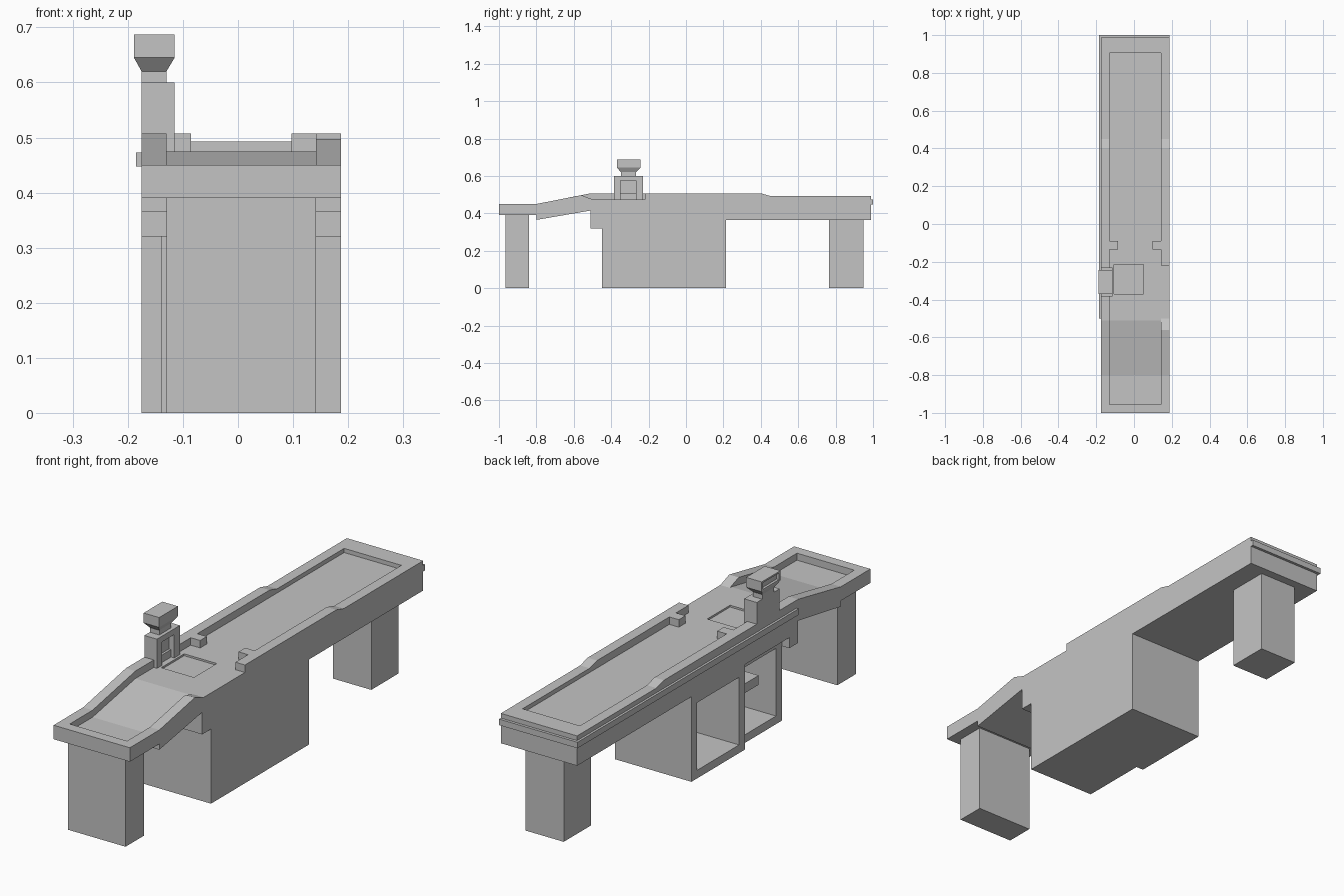
import bpy, bmesh
from mathutils import Vector

cube = bpy.data.objects.get("Cube")
if cube:
    bpy.data.objects.remove(cube, do_unlink=True)

grey = bpy.data.materials.new("light_grey")
grey.use_nodes = True
GREY = (0.55, 0.55, 0.55, 1)
grey.diffuse_color = GREY
grey.node_tree.nodes["Principled BSDF"].inputs["Base Color"].default_value = GREY


def finish(name, bm):
    bmesh.ops.recalc_face_normals(bm, faces=bm.faces)
    mesh = bpy.data.meshes.new(name)
    bm.to_mesh(mesh)
    bm.free()
    mesh.materials.append(grey)
    obj = bpy.data.objects.new(name, mesh)
    bpy.context.collection.objects.link(obj)
    return obj


def extrude(name, x0, x1, profile):
    """Side profile of (y, z) points, swept from x0 to x1."""
    bm = bmesh.new()
    face = bm.faces.new([bm.verts.new((x0, y, z)) for y, z in profile])
    out = bmesh.ops.extrude_face_region(bm, geom=[face])
    verts = [g for g in out["geom"] if isinstance(g, bmesh.types.BMVert)]
    bmesh.ops.translate(bm, vec=Vector((x1 - x0, 0, 0)), verts=verts)
    return finish(name, bm)


def box(name, x, y, z):
    return extrude(name, x[0], x[1],
                   [(y[0], z[0]), (y[1], z[0]), (y[1], z[1]), (y[0], z[1])])


def cut(obj, x, y, z):
    """Cut a box-shaped recess into obj."""
    cutter = box("cutter", x, y, z)
    cutter.hide_render = True
    mod = obj.modifiers.new("recess", "BOOLEAN")
    mod.operation = "DIFFERENCE"
    mod.solver = "EXACT"
    mod.object = cutter
    bpy.context.view_layer.objects.active = obj
    bpy.ops.object.modifier_apply(modifier=mod.name)
    bpy.data.objects.remove(cutter, do_unlink=True)


# Main dimensions
L, R = -0.175, 0.187            # outer sides
LI, RI = -0.13, 0.142           # inner sides of the rails
FRONT, BACK = -1.0, 0.988
FLOOR, LOW, RAIL, END = 0.475, 0.42, 0.507, 0.493
RAMP0, RAMP1 = -0.8, -0.51
UNDER = 0.365

# Counter deck with the sloping bagging chute
deck = extrude("counter_deck", L, R, [
    (FRONT, 0.39), (RAMP0, 0.39), (RAMP0, UNDER), (RAMP1, 0.415),
    (RAMP1, 0.32), (-0.45, 0.32), (-0.45, UNDER), (BACK, UNDER),
    (BACK, FLOOR), (RAMP1, FLOOR), (RAMP0, LOW), (FRONT, LOW)])
cut(deck, (-0.105, 0.05), (-0.37, -0.215), (FLOOR - 0.008, FLOOR + 0.05))

# Raised rails
extrude("right_rail", L, LI, [
    (FRONT, LOW), (RAMP0, LOW), (RAMP1, FLOOR), (BACK, FLOOR), (BACK, END),
    (0.45, END), (0.4, RAIL), (RAMP1, RAIL), (RAMP0, 0.45), (FRONT, 0.45)])
extrude("left_front_rail", RI, R, [
    (FRONT, LOW), (RAMP0, LOW), (RAMP1, FLOOR), (-0.5, FLOOR),
    (-0.56, 0.497), (RAMP0, 0.45), (FRONT, 0.45)])
extrude("left_back_rail", RI, R, [
    (-0.22, FLOOR), (BACK, FLOOR), (BACK, END), (0.45, END),
    (0.4, RAIL), (-0.22, RAIL)])
box("front_end_rail", (LI, RI), (FRONT, -0.955), (LOW, 0.45))
box("back_end_rail", (LI, RI), (0.905, BACK), (FLOOR, END))
for name, x in (("right_belt_stop", (LI, -0.085)), ("left_belt_stop", (0.097, RI))):
    box(name, x, (-0.135, -0.09), (FLOOR, RAIL))

# Bumper strips
box("side_bumper", (-0.185, L), (-0.5, 1.0), (0.447, 0.473))
box("back_bumper", (L, R), (BACK, 1.0), (0.447, 0.473))

# Cabinet, with two open bays on the cashier's side
cabinet = box("cabinet", (L, R), (-0.15, 0.213), (0, UNDER))
cut(cabinet, (L - 0.1, 0.15), (-0.11, 0.175), (0.035, 0.325))
bay = box("cashier_bay", (-0.14, R), (-0.45, -0.15), (0, UNDER))
cut(bay, (L - 0.1, 0.15), (-0.41, -0.185), (0.035, 0.325))
box("bay_shelf", (-0.135, 0.15), (-0.3, -0.185), (0.21, 0.25))

# Legs
box("front_leg", (LI, RI), (-0.965, -0.84), (0, 0.39))
box("back_leg", (-0.085, 0.097), (0.765, 0.95), (0, UNDER))

# Register post with a niche, neck and display head
post = box("register_post", (L, -0.115), (-0.385, -0.23), (FLOOR, 0.6))
cut(post, (-0.14, 0), (-0.35, -0.268), (FLOOR - 0.1, 0.575))
box("register_neck", (L, LI), (-0.348, -0.267), (0.6, 0.62))

bm = bmesh.new()
rings = []
for x0, x1, y0, y1, z in ((L, LI, -0.348, -0.267, 0.62),
                          (-0.189, -0.115, -0.37, -0.243, 0.645),
                          (-0.189, -0.115, -0.37, -0.243, 0.687)):
    rings.append([bm.verts.new((x, y, z))
                  for x, y in ((x0, y0), (x1, y0), (x1, y1), (x0, y1))])
for a, b in zip(rings, rings[1:]):
    for i in range(4):
        j = (i + 1) % 4
        bm.faces.new((a[i], a[j], b[j], b[i]))
bm.faces.new(rings[0])
bm.faces.new(rings[-1])
head = finish("register_head", bm)
cut(head, (-0.3, -0.178), (-0.36, -0.253), (0.652, 0.68))
